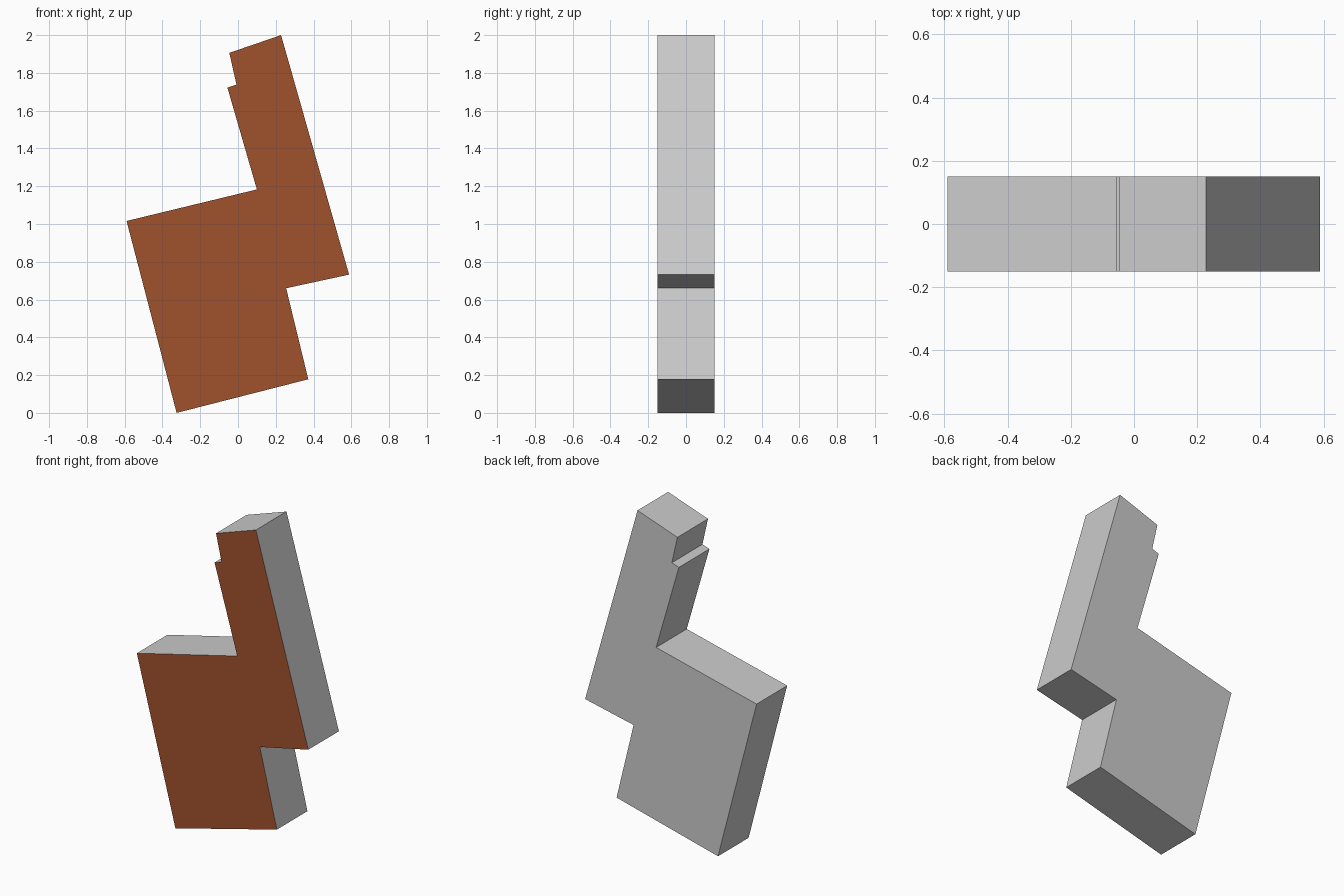
import bpy, bmesh

if "Cube" in bpy.data.objects:
    bpy.data.objects.remove(bpy.data.objects["Cube"])

DEPTH = 0.30

# Outline in the x-z plane, counter-clockwise seen from the front
outline = [
    (-0.325, 0.0), (0.372, 0.178), (0.255, 0.66), (0.588, 0.732),
    (0.228, 2.0), (-0.046, 1.906), (-0.008, 1.738), (-0.056, 1.722),
    (0.10, 1.183), (-0.59, 1.016),
]

# Coloured front
front_paint = bpy.data.materials.new("front_paint")
front_paint.diffuse_color = (0.352, 0.084, 0.026, 1)
front_paint.use_nodes = True
front_paint.node_tree.nodes["Principled BSDF"].inputs["Base Color"].default_value = front_paint.diffuse_color

# Slab: front profile extruded straight back
bm = bmesh.new()
front = bm.faces.new([bm.verts.new((x, -DEPTH / 2, z)) for x, z in outline])
ext = bmesh.ops.extrude_face_region(bm, geom=[front], use_keep_orig=True)
back = [v for v in ext["geom"] if isinstance(v, bmesh.types.BMVert)]
bmesh.ops.translate(bm, verts=back, vec=(0, DEPTH, 0))
bmesh.ops.recalc_face_normals(bm, faces=bm.faces)

# Only the front face is painted, the rest stays plain grey
for f in bm.faces:
    f.material_index = 1 if f.normal.y < -0.9 else 0

mesh = bpy.data.meshes.new("angled_slab")
bm.to_mesh(mesh)
bm.free()
mesh.materials.append(None)
mesh.materials.append(front_paint)
slab = bpy.data.objects.new("angled_slab", mesh)
bpy.context.collection.objects.link(slab)
